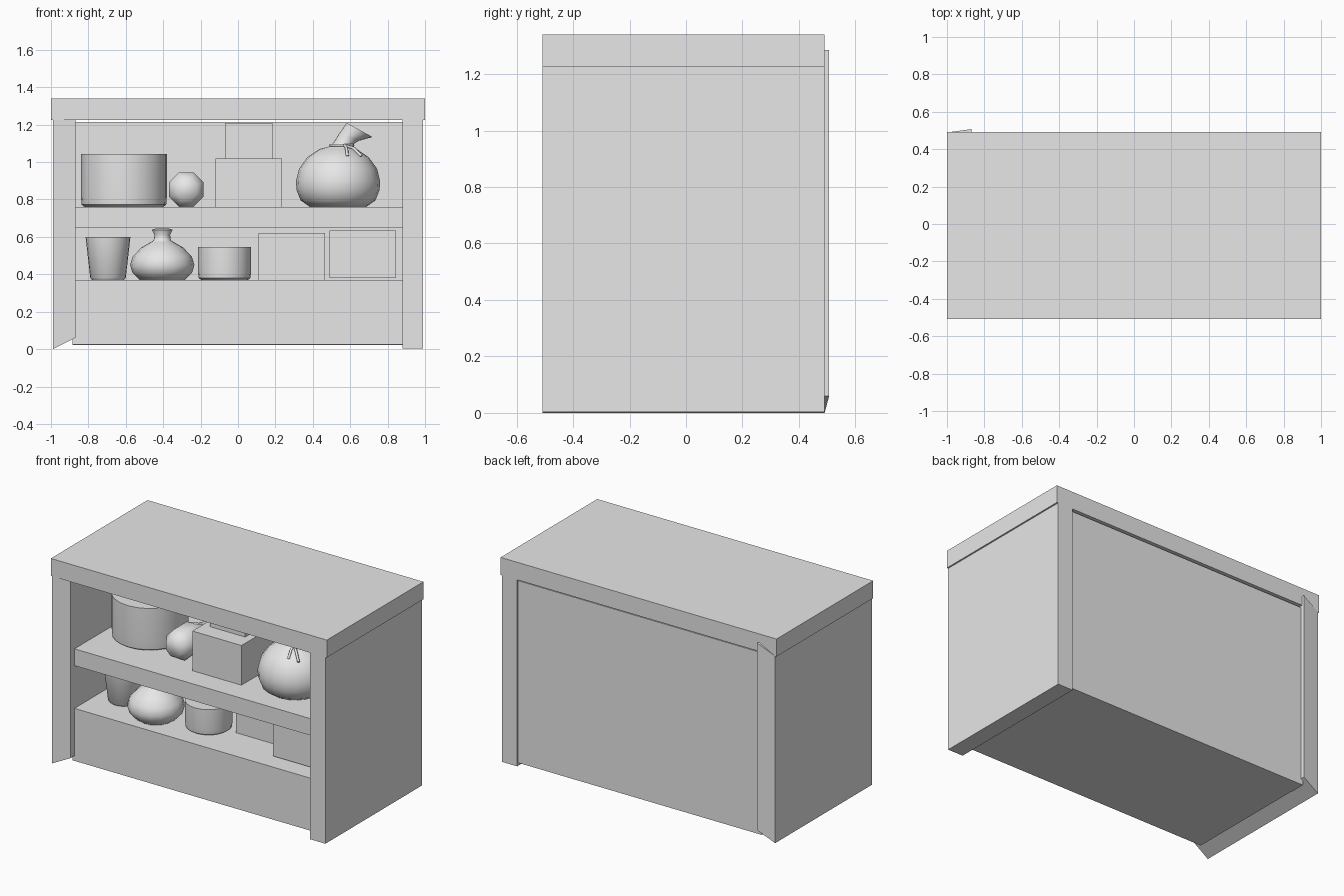
import bpy, bmesh, math
from mathutils import Vector

cube = bpy.data.objects.get("Cube")
if cube:
    bpy.data.objects.remove(cube, do_unlink=True)

grey = bpy.data.materials.new("plain_grey")
grey.use_nodes = True
grey.diffuse_color = (0.8, 0.8, 0.8, 1)
grey.node_tree.nodes["Principled BSDF"].inputs["Base Color"].default_value = (0.8, 0.8, 0.8, 1)


def finish(name, bm, loc=(0, 0, 0), smooth=None):
    bmesh.ops.recalc_face_normals(bm, faces=bm.faces)
    me = bpy.data.meshes.new(name)
    bm.to_mesh(me)
    bm.free()
    me.materials.append(grey)
    ob = bpy.data.objects.new(name, me)
    ob.location = loc
    bpy.context.collection.objects.link(ob)
    if smooth:
        bpy.ops.object.select_all(action='DESELECT')
        ob.select_set(True)
        bpy.context.view_layer.objects.active = ob
        bpy.ops.object.shade_smooth_by_angle(angle=math.radians(smooth))
    return ob


def box(name, x, y, z):
    """Box from (min, max) pairs on each axis."""
    bm = bmesh.new()
    bmesh.ops.create_cube(bm, size=1)
    for v in bm.verts:
        v.co = Vector(r[0] if c < 0 else r[1] for c, r in zip(v.co, (x, y, z)))
    return finish(name, bm)


def lathe(name, loc, profile, segs=24, phase=0, smooth=40):
    """Closed body from rings (radius, height, x shift, tilt)."""
    bm = bmesh.new()
    rings = []
    for r, z, *rest in profile:
        dx, tilt = rest or (0, 0)
        ring = []
        for i in range(segs):
            a = 2 * math.pi * i / segs + phase
            px = r * math.cos(a)
            ring.append(bm.verts.new((px + dx, r * math.sin(a), z - tilt * px)))
        rings.append(ring)
    for lo, hi in zip(rings, rings[1:]):
        for i in range(segs):
            j = (i + 1) % segs
            bm.faces.new((lo[i], lo[j], hi[j], hi[i]))
    bm.faces.new(rings[0])
    bm.faces.new(rings[-1])
    return finish(name, bm, loc, smooth)


# Counter body
FRONT, BACK = -0.509, 0.491
box("counter_top", (-1, 1), (FRONT, BACK), (1.225, 1.34))
box("left_side_panel", (0.88, 0.99), (FRONT, BACK), (0.003, 1.225))
right_panel = box("right_side_panel", (-0.99, -0.87), (FRONT, BACK), (0, 1.225))
for v in right_panel.data.vertices:      # the inner side is skewed up and back
    if v.co.x > -0.9:
        v.co += Vector((0, 0.016, 0.06))
box("back_panel", (-0.885, 0.88), (0.38, 0.48), (0.022, 1.215))
box("plinth", (-0.885, 0.88), (-0.448, 0.38), (0.025, 0.26))
LOW, HIGH = 0.37, 0.76
for name, z in (("lower_shelf", LOW), ("upper_shelf", HIGH)):
    box(name, (-0.875, 0.88), (-0.45, 0.38), (z - 0.11, z))

# Boxes on the shelves
box("upper_large_box", (-0.12, 0.235), (-0.3, 0.06), (HIGH, 1.02))
box("upper_small_box", (-0.07, 0.185), (-0.19, 0.07), (1.02, 1.21))
box("lower_box_inner", (0.11, 0.465), (-0.18, 0.18), (LOW, 0.62))
box("lower_box_outer", (0.49, 0.845), (-0.34, 0.02), (0.38, 0.635))

# Pots and cup
lathe("large_pot", (-0.61, -0.04, HIGH),
      [(0.21, 0), (0.226, 0.012), (0.23, 0.06), (0.23, 0.284)])
lathe("small_pot", (-0.072, -0.2, LOW),
      [(0.125, 0), (0.138, 0.01), (0.142, 0.04), (0.142, 0.175)])
lathe("cup", (-0.695, -0.19, LOW),
      [(0.085, 0), (0.095, 0.012), (0.12, 0.23)])

# Jar lying on its side, mouth towards the back
jar = lathe("lying_jar", (-0.277, -0.04, HIGH + 0.093),
            [(0.045, -0.12), (0.055, -0.06), (0.1, 0.04), (0.1, 0.17), (0.06, 0.23)],
            segs=8, phase=math.pi / 8, smooth=60)
jar.rotation_euler.x = math.pi / 2

# Tied pouch
lathe("pouch", (-0.405, -0.27, LOW),
      [(0.12, 0), (0.16, 0.04), (0.172, 0.08), (0.158, 0.125), (0.11, 0.175),
       (0.06, 0.203), (0.046, 0.212), (0.042, 0.24), (0.055, 0.268), (0.035, 0.275)],
      segs=16, smooth=60)

# Big sack with a leaning, flared mouth
sack = Vector((0.535, -0.17, HIGH))
lathe("sack", sack,
      [(0.15, 0), (0.2, 0.035), (0.222, 0.09), (0.225, 0.14), (0.208, 0.205), (0.165, 0.265),
       (0.1, 0.31), (0.06, 0.325, 0.02, 0), (0.052, 0.34, 0.028, 0.1),
       (0.052, 0.375, 0.06, 0.4), (0.069, 0.412, 0.115, 0.55)], segs=20, smooth=60)


# Cord round the neck and its two loose ends
def cord(name, points, radius, closed=False):
    cu = bpy.data.curves.new(name, 'CURVE')
    cu.dimensions = '3D'
    cu.bevel_depth = radius
    cu.bevel_resolution = 1
    cu.use_fill_caps = True
    sp = cu.splines.new('POLY')
    sp.points.add(len(points) - 1)
    for p, co in zip(sp.points, points):
        p.co = (*co, 1)
    sp.use_cyclic_u = closed
    cu.materials.append(grey)
    ob = bpy.data.objects.new(name, cu)
    ob.location = sack
    bpy.context.collection.objects.link(ob)


loop = [(0.02 + 0.06 * math.cos(i * math.pi / 8), 0.06 * math.sin(i * math.pi / 8), 0.33)
        for i in range(16)]
cord("sack_cord", loop, 0.008, True)
for side, reach in (("right", 0.05), ("left", 0.125)):
    cord(side + "_cord_end", [(0.035, -0.06, 0.33), ((0.04 + reach) / 2, -0.11, 0.315),
                              (reach, -0.145, 0.272)], 0.008)
